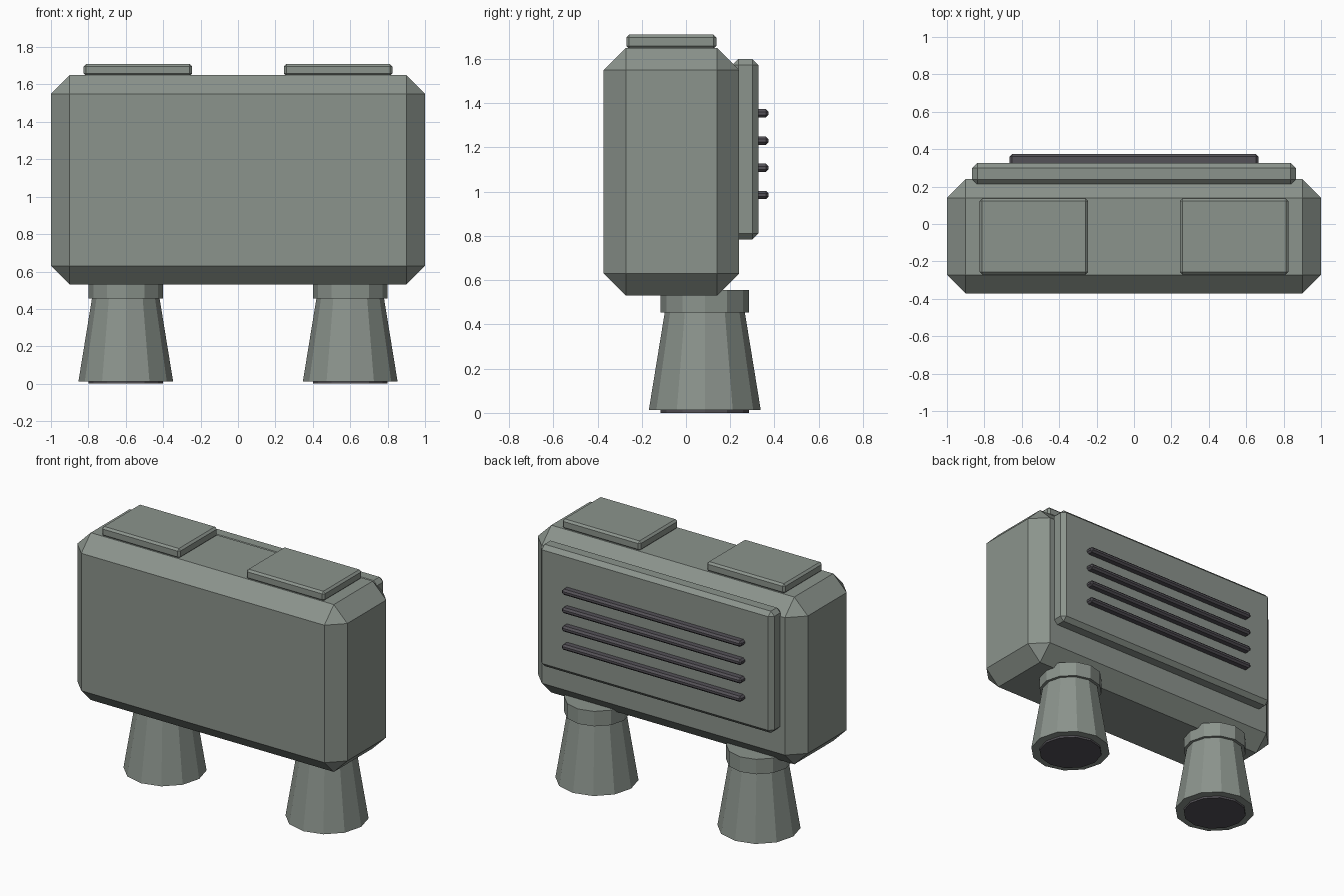
import bpy
import bmesh
from mathutils import Matrix, Vector

default = bpy.data.objects.get("Cube")
if default:
    bpy.data.objects.remove(default, do_unlink=True)


def material(name, rgb):
    mat = bpy.data.materials.new(name)
    mat.use_nodes = True
    color = (*rgb, 1)
    mat.diffuse_color = color
    mat.node_tree.nodes["Principled BSDF"].inputs["Base Color"].default_value = color
    return mat


HULL = material("sage grey", (0.26, 0.295, 0.265))
DARK = material("dark grey", (0.088, 0.082, 0.095))


def finish(bm, name, mat):
    bmesh.ops.recalc_face_normals(bm, faces=bm.faces)
    mesh = bpy.data.meshes.new(name)
    bm.to_mesh(mesh)
    bm.free()
    mesh.materials.append(mat)
    obj = bpy.data.objects.new(name, mesh)
    bpy.context.collection.objects.link(obj)
    return obj


def chamfered_box(name, low, high, chamfer, mat):
    low, high = Vector(low), Vector(high)
    bm = bmesh.new()
    place = Matrix.Translation((low + high) / 2) @ Matrix.Diagonal((*(high - low), 1))
    bmesh.ops.create_cube(bm, size=1, matrix=place)
    bmesh.ops.bevel(bm, geom=bm.edges[:], offset=chamfer, segments=1,
                    profile=0.5, affect='EDGES')
    return finish(bm, name, mat)


def frustum(name, x, y, z0, z1, r0, r1, mat):
    bm = bmesh.new()
    bmesh.ops.create_cone(bm, cap_ends=True, segments=12, radius1=r0, radius2=r1,
                          depth=z1 - z0,
                          matrix=Matrix.Translation((x, y, (z0 + z1) / 2)))
    return finish(bm, name, mat)


# Main pack and raised back panel
chamfered_box("pack_body", (-1, -0.372, 0.53), (1, 0.24, 1.65), 0.1, HULL)
chamfered_box("back_panel", (-0.865, 0.21, 0.785), (0.865, 0.327, 1.6), 0.027, HULL)

# Vent slats on the back panel
for i in range(4):
    z = 0.985 + 0.123 * i
    chamfered_box(f"vent_slat_{i + 1}", (-0.665, 0.3, z - 0.019),
                  (0.665, 0.373, z + 0.019), 0.012, DARK)

# Top hatches and thrusters, one per side
for side, s in (("left", 1), ("right", -1)):
    cx = 0.535 * s
    chamfered_box(f"{side}_hatch", (cx - 0.29, -0.27, 1.645),
                  (cx + 0.29, 0.137, 1.71), 0.013, HULL)
    tx, ty = 0.6 * s, 0.085
    frustum(f"{side}_thruster_collar", tx, ty, 0.455, 0.555, 0.2, 0.2, HULL)
    frustum(f"{side}_thruster_bell", tx, ty, 0.013, 0.51, 0.253, 0.172, HULL)
    frustum(f"{side}_thruster_outlet", tx, ty, 0, 0.05, 0.2, 0.2, DARK)
